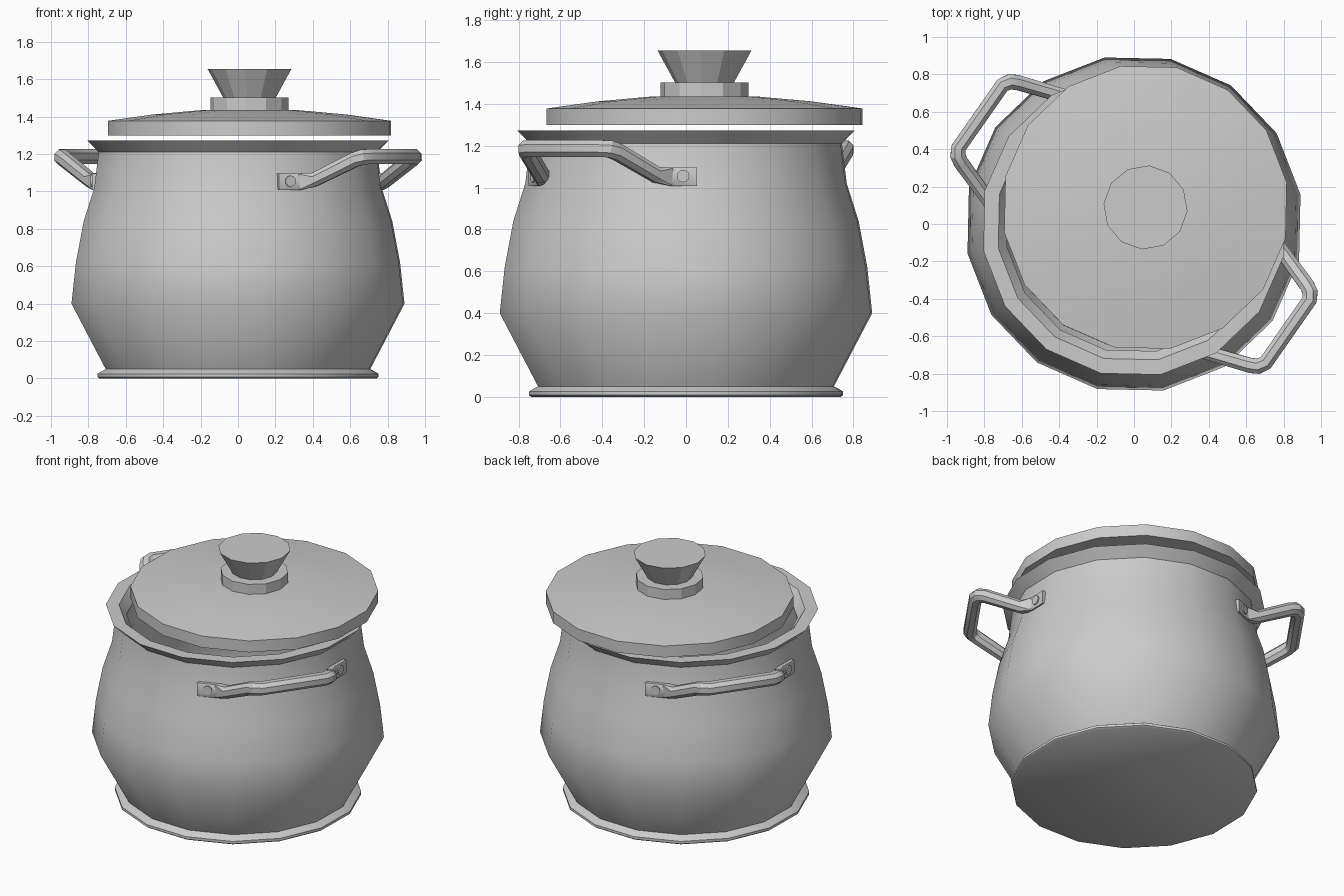
import bpy, bmesh, math
from mathutils import Vector, Matrix

if "Cube" in bpy.data.objects:
    bpy.data.objects.remove(bpy.data.objects["Cube"])

TURN = math.radians(-35)  # whole model is turned about z


def finish(name, bm, smooth_angle=None):
    bmesh.ops.recalc_face_normals(bm, faces=bm.faces)
    me = bpy.data.meshes.new(name)
    bm.to_mesh(me)
    bm.free()
    ob = bpy.data.objects.new(name, me)
    bpy.context.collection.objects.link(ob)
    if smooth_angle:
        bpy.ops.object.select_all(action='DESELECT')
        ob.select_set(True)
        bpy.context.view_layer.objects.active = ob
        bpy.ops.object.shade_smooth_by_angle(angle=math.radians(smooth_angle))
    return ob


def bridge(bm, rings):
    for a, b in zip(rings, rings[1:]):
        n = len(a)
        for i in range(n):
            bm.faces.new((a[i], a[(i + 1) % n], b[(i + 1) % n], b[i]))
    bm.faces.new(rings[0])
    bm.faces.new(rings[-1])


def lathe(name, profile, sides, centre=(0, 0), smooth_angle=None):
    bm = bmesh.new()
    rings = []
    for r, z in profile:
        rings.append([bm.verts.new((centre[0] + r * math.cos(TURN + math.tau * i / sides),
                                    centre[1] + r * math.sin(TURN + math.tau * i / sides), z))
                      for i in range(sides)])
    bridge(bm, rings)
    return finish(name, bm, smooth_angle)


# Pot: base flange, bulging wall, flared rim, then back down the inside
lathe("pot_body", [
    (.752, 0), (.763, .008), (.763, .025), (.75, .033), (.718, .05),
    (.904, .40), (.88, .62), (.838, .84), (.78, 1.02), (.757, 1.21),
    (.818, 1.272), (.737, 1.272), (.69, 1.21), (.71, 1.02), (.77, .84),
    (.81, .62), (.83, .40), (.66, .08)], 16, smooth_angle=40)

# Lid, resting off-centre, with collar and knob
LID = (.0615, .0885)
lathe("lid", [(.767, 1.30), (.767, 1.378), (.52, 1.412), (.26, 1.435)], 16, LID, 40)
lathe("lid_collar", [(.21, 1.42), (.21, 1.503)], 12, LID)
lathe("lid_knob", [(.14, 1.50), (.225, 1.655)], 12, LID)

# Handle path (half): position, half thickness, half height, corner squareness
HALF = [((.595, .481, 1.052), .018, .045, .92),
        ((.662, .381, 1.052), .018, .045, .92),
        ((.73, .335, 1.062), .038, .038, .45),
        ((.945, .262, 1.170), .040, .040, .45),
        ((.980, .242, 1.184), .041, .041, .45),
        ((1.002, .205, 1.187), .040, .040, .45)]


def handle(name, turn):
    bm = bmesh.new()
    path = [(Vector(p), a, b, c) for p, a, b, c in HALF]
    path += [(Vector((p.x, -p.y, p.z)), a, b, c) for p, a, b, c in reversed(path)]
    rings = []
    for i, (p, a, b, c) in enumerate(path):
        before = p - path[i - 1][0] if i else path[1][0] - p
        after = path[i + 1][0] - p if i + 1 < len(path) else before
        tangent = (before.normalized() + after.normalized()).normalized()
        side = tangent.cross(Vector((0, 0, 1))).normalized()
        up = side.cross(tangent)
        outline = [(a, b * c), (a * c, b), (-a * c, b), (-a, b * c),
                   (-a, -b * c), (-a * c, -b), (a * c, -b), (a, -b * c)]
        rings.append([bm.verts.new(p + side * s + up * u) for s, u in outline])
    bridge(bm, rings)
    bmesh.ops.rotate(bm, verts=bm.verts, matrix=Matrix.Rotation(turn, 3, 'Z'))
    finish(name, bm, 30)

    # Rivets through both end plates
    bm = bmesh.new()
    for s in (-1, 1):
        m = (Matrix.Rotation(turn + s * math.radians(34), 4, 'Z')
             @ Matrix.Translation((.77, 0, 1.055)) @ Matrix.Rotation(math.pi / 2, 4, 'Y'))
        bmesh.ops.create_cone(bm, cap_ends=True, segments=12, radius1=.03,
                              radius2=.03, depth=.036, matrix=m)
    finish(name + "_rivets", bm, 40)


handle("handle_front", TURN)
handle("handle_back", TURN + math.pi)
